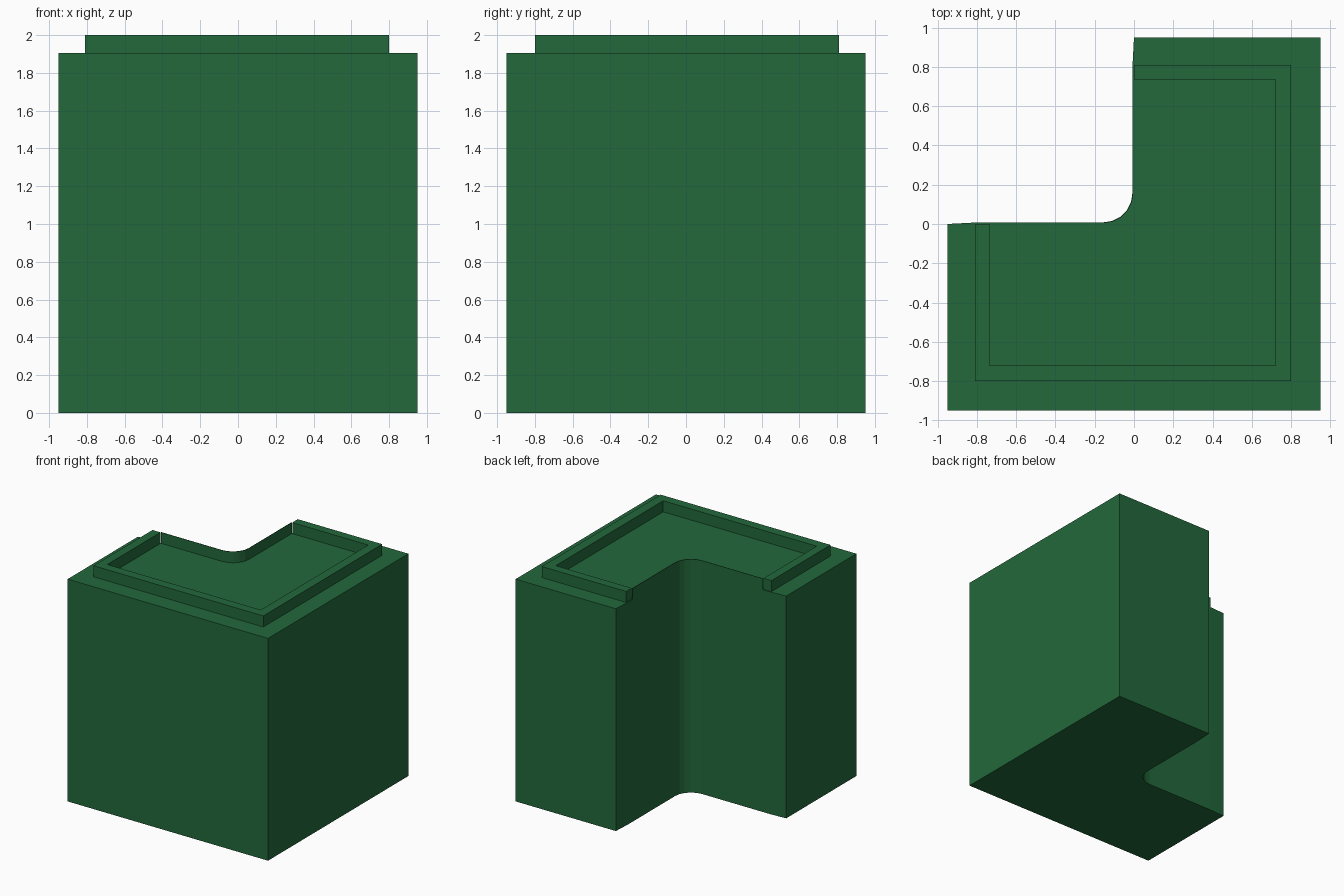
import bpy
import bmesh
import math

if "Cube" in bpy.data.objects:
    bpy.data.objects.remove(bpy.data.objects["Cube"])

green = bpy.data.materials.new("dark_green")
green.diffuse_color = (0.016, 0.14, 0.043, 1)
green.use_nodes = True
green.node_tree.nodes["Principled BSDF"].inputs["Base Color"].default_value = green.diffuse_color


def prism(name, outline, z0, z1):
    """Extrude a flat outline from z0 up to z1."""
    bm = bmesh.new()
    face = bm.faces.new([bm.verts.new((x, y, z0)) for x, y in outline])
    top = bmesh.ops.extrude_face_region(bm, geom=[face])["geom"]
    bmesh.ops.translate(bm, vec=(0, 0, z1 - z0),
                        verts=[v for v in top if isinstance(v, bmesh.types.BMVert)])
    bmesh.ops.recalc_face_normals(bm, faces=bm.faces)
    mesh = bpy.data.meshes.new(name)
    bm.to_mesh(mesh)
    bm.free()
    mesh.materials.append(green)
    obj = bpy.data.objects.new(name, mesh)
    bpy.context.collection.objects.link(obj)
    return obj


def fillet(offset, radius=0.15, steps=5):
    """Rounded inner corner, from the left arm to the back arm."""
    cx, cy = -offset - radius, offset + radius
    angles = [math.radians(-90 + 90 * i / steps) for i in range(steps + 1)]
    return [(cx + radius * math.cos(a), cy + radius * math.sin(a)) for a in angles]


H, BODY_TOP, TOP = 0.95, 1.905, 2.0
GAP, THIN = 0.008, 0.004

# L-shaped body with a rounded inner corner
body = [(-H, -H), (H, -H), (H, H), (0, H), (-GAP, 0.8)]
body += fillet(GAP)[::-1] + [(-0.8, GAP), (-H, 0)]
prism("body", body, 0, BODY_TOP)

# raised rim around the outer sides of the top
rim = [(-0.81, 0), (-0.81, -0.80), (0.80, -0.80), (0.80, 0.81), (0, 0.81),
       (0, 0.735), (0.72, 0.735), (0.72, -0.72), (-0.735, -0.72), (-0.735, 0)]
prism("top_rim", rim, BODY_TOP, TOP)

# thin lip following the inner corner between the rim ends
outer = [(-0.735, GAP)] + fillet(GAP) + [(-GAP, 0.735)]
inner = [(-0.735, GAP - THIN)] + fillet(GAP - THIN, 0.15 + THIN / 2) + [(-GAP + THIN, 0.735)]
prism("inner_lip", outer + inner[::-1], BODY_TOP, TOP)
